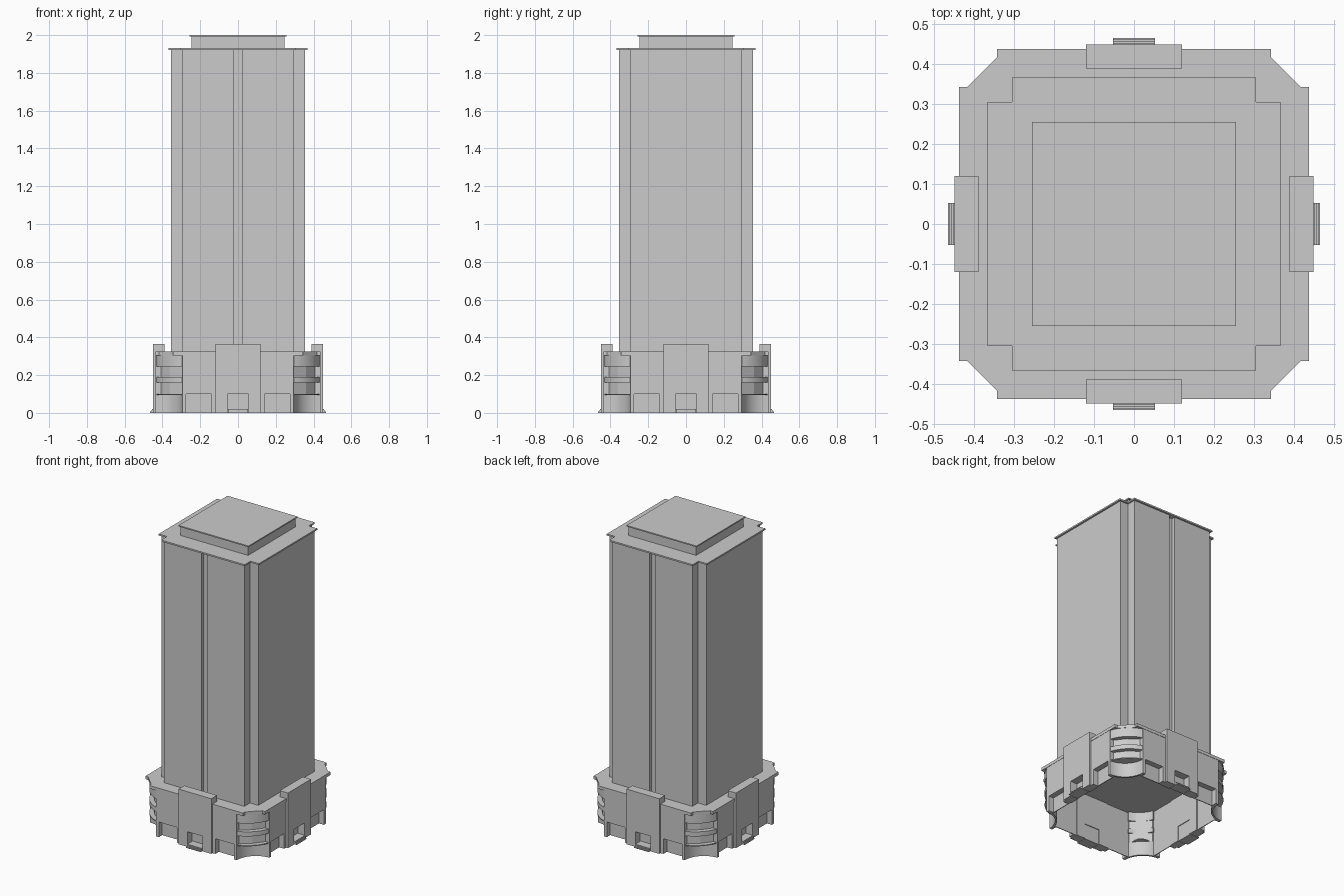
import bpy, bmesh
from math import sin, cos, radians
from mathutils import Matrix

if "Cube" in bpy.data.objects:
    bpy.data.objects.remove(bpy.data.objects["Cube"])


def prism(name, pts, z0, z1, smooth=False):
    """Extrude a flat outline between two heights."""
    bm = bmesh.new()
    face = bm.faces.new([bm.verts.new((x, y, z0)) for x, y in pts])
    top = bmesh.ops.extrude_face_region(bm, geom=[face])["geom"]
    bmesh.ops.translate(bm, vec=(0, 0, z1 - z0),
                        verts=[v for v in top if isinstance(v, bmesh.types.BMVert)])
    bmesh.ops.recalc_face_normals(bm, faces=bm.faces)
    me = bpy.data.meshes.new(name)
    bm.to_mesh(me)
    bm.free()
    ob = bpy.data.objects.new(name, me)
    bpy.context.collection.objects.link(ob)
    if smooth:
        bpy.context.view_layer.objects.active = ob
        bpy.ops.object.select_all(action='DESELECT')
        ob.select_set(True)
        bpy.ops.object.shade_smooth_by_angle(angle=radians(30))
    return ob


def box(name, x0, x1, y0, y1, z0, z1):
    return prism(name, [(x0, y0), (x1, y0), (x1, y1), (x0, y1)], z0, z1)


def four(ob):
    """Repeat a part on the other three sides."""
    for k in range(1, 4):
        c = ob.copy()
        bpy.context.collection.objects.link(c)
        c.matrix_world = Matrix.Rotation(radians(90 * k), 4, 'Z')


def around(corner):
    """Repeat the outline of one corner around the centre."""
    out = []
    for _ in range(4):
        out += corner
        corner = [(-y, x) for x, y in corner]
    return out


def arc(c, r, a0, a1, n=12):
    return [(c[0] + r * cos(radians(a0 + (a1 - a0) * i / n)),
             c[1] + r * sin(radians(a0 + (a1 - a0) * i / n))) for i in range(n + 1)]


# Tower shaft: notched corners, centre groove on front and back
h, n, g = 0.355, 0.295, 0.02
quarter = [(h, 0), (h, n), (n, n), (n, h), (g, h), (g, h - 0.025)]
half = quarter + [(-x, y) for x, y in reversed(quarter)]
prism("tower_shaft", half + [(-x, -y) for x, y in half if not (x == -h and y == 0)][1:],
      0.32, 1.925)
prism("tower_roof_slab", around([(0.367, 0.305), (0.305, 0.305), (0.305, 0.367)]), 1.922, 1.932)
box("roof_house", -0.247, 0.247, -0.247, 0.247, 1.93, 1.992)
box("roof_house_lid", -0.256, 0.256, -0.256, 0.256, 1.992, 2.0)

# Podium roof with cut corners
prism("podium_roof", around([(0.438, 0.343), (0.418, 0.343), (0.343, 0.418), (0.343, 0.438)]),
      0.305, 0.325)

# Podium walls: piers, lintel and recessed openings on each side
F, B = -0.436, -0.395
four(box("podium_upper_wall", -0.295, 0.295, F, B, 0.10, 0.305))
for s in (-1, 1):
    for a, b in ((0.12, 0.14), (0.275, 0.295)):
        four(box("wall_pier", *sorted((s * a, s * b)), F, B, 0, 0.10))
    four(box("shop_window_back", *sorted((s * 0.14, s * 0.275)), B - 0.005, B, 0, 0.10))
    four(box("entrance_pier", *sorted((s * 0.055, s * 0.12)), -0.45, -0.39, 0, 0.10))
four(box("entrance_block", -0.12, 0.12, -0.45, -0.39, 0.10, 0.365))
four(box("entrance_door", -0.055, 0.055, -0.40, -0.395, 0, 0.10))

# Entrance steps
prof = []
for i in range(4):
    four(box("entrance_step", -0.053, 0.053, -0.466 + 0.004 * i, -0.40,
             0.005 * i, 0.005 * (i + 1)))

# Corner bays: curved bands, faceted glazing, concave wall below
c = (0.23, -0.23)
outer = arc(c, 0.212, -72, -18)
inner = arc(c, 0.16, -18, -72)
for z0, z1 in ((0.16, 0.19), (0.245, 0.306)):
    four(prism("bay_band", outer + inner, z0, z1, True))
four(prism("bay_floor", outer + [(0.32, -0.30), (0.30, -0.32)], 0.094, 0.10, True))
glass = [(0.29, -0.412), (0.36, -0.36), (0.412, -0.29), (0.39, -0.29),
         (0.342, -0.342), (0.29, -0.39)]
four(prism("bay_glazing", glass, 0.10, 0.305))
k = (0.436, -0.436)
four(prism("corner_recess_wall", arc(k, 0.141, 180, 90) + arc(k, 0.153, 90, 180),
           0, 0.10, True))
